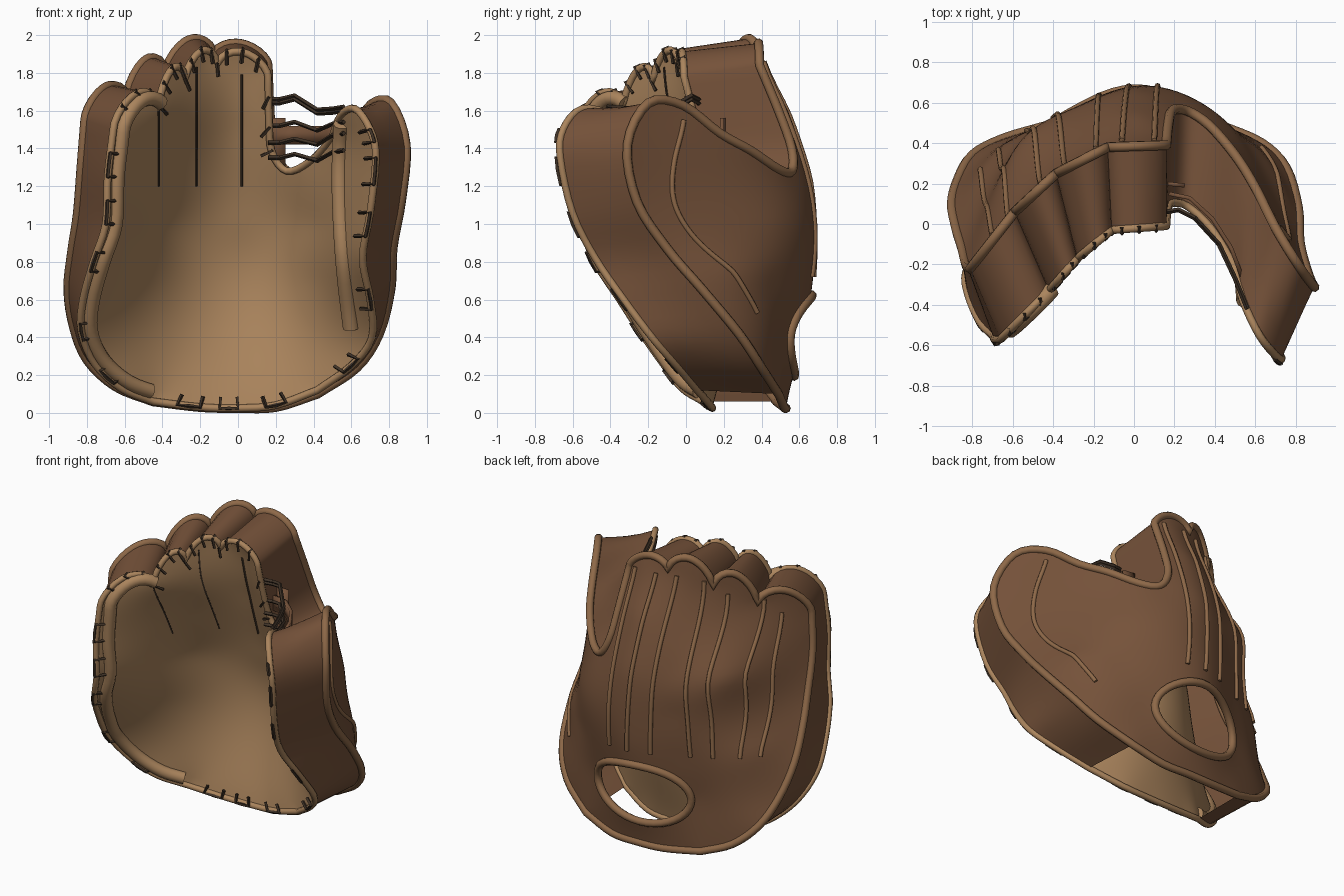
import bpy, math
from mathutils import Vector as V
from mathutils.geometry import delaunay_2d_cdt

if "Cube" in bpy.data.objects:
    bpy.data.objects.remove(bpy.data.objects["Cube"])

def mat(name, c):
    m = bpy.data.materials.new(name)
    m.diffuse_color = (*c, 1)
    m.use_nodes = True
    m.node_tree.nodes["Principled BSDF"].inputs["Base Color"].default_value = m.diffuse_color
    return m
BROWN = mat("brown_leather", (.18, .085, .042))
TAN = mat("tan_leather", (.41, .235, .11))
PIPE = mat("welt_leather", (.27, .14, .065))
DARK = mat("dark_lace", (.05, .032, .02))

def mesh(name, verts, faces, m):
    me = bpy.data.meshes.new(name)
    me.from_pydata([tuple(v) for v in verts], [], faces)
    me.materials.append(m)
    ob = bpy.data.objects.new(name, me)
    bpy.context.collection.objects.link(ob)
    me.polygons.foreach_set("use_smooth", [True] * len(me.polygons))
    return ob

def tubes(name, paths, r, m, cyclic=False, res=2):
    cu = bpy.data.curves.new(name, 'CURVE')
    cu.dimensions, cu.bevel_depth, cu.bevel_resolution, cu.use_fill_caps = '3D', r, res, True
    for p in paths:
        s = cu.splines.new('POLY')
        s.points.add(len(p) - 1)
        for q, c in zip(s.points, p):
            q.co = (*c, 1)
        s.use_cyclic_u, s.use_smooth = cyclic, res > 0
    cu.materials.append(m)
    ob = bpy.data.objects.new(name, cu)
    bpy.context.collection.objects.link(ob)
    return ob

def spline(pts, n=4):
    p = [V(a) for a in pts]
    p = [2 * p[0] - p[1]] + p + [2 * p[-1] - p[-2]]
    out = []
    for i in range(1, len(p) - 2):
        a, b, c, d = p[i-1:i+3]
        for k in range(n):
            t = k / n
            out.append(.5 * (2*b + (c-a)*t + (2*a-5*b+4*c-d)*t*t + (3*b-a-3*c+d)*t**3))
    return out + [p[-2]]

def outline(left, knuckles, heights, right, bottom):
    """Little-finger side, four arched finger tips, thumb side, wrist edge."""
    o = spline(left)[:-1]
    for a, b, h in zip(knuckles, knuckles[1:], heights):
        for k in range(12):
            t = .5 - .5 * math.cos(math.pi * k / 12) * (.6 + .4 * abs(math.cos(math.pi * k / 12)))
            o.append(V(a).lerp(V(b), t) + V((0, 0, h * math.sin(math.pi * t) ** .55)))
    return o + spline(right)[:-1] + spline([right[-1]] + bottom + [left[0]])[:-1]

def thin_plate(pts):
    """Smooth depth y(x, z) through the given points."""
    def phi(x, z, p):
        r = (x - p.x) ** 2 + (z - p.z) ** 2
        return r * math.log(r) if r > 1e-12 else 0
    n = len(pts)
    A = [[phi(p.x, p.z, q) + (2e-3 if p is q else 0) for q in pts] + [1, p.x, p.z, p.y] for p in pts]
    for f in (lambda p: 1, lambda p: p.x, lambda p: p.z):
        A.append([f(p) for p in pts] + [0, 0, 0, 0])
    N = n + 3
    for i in range(N):
        k = max(range(i, N), key=lambda r: abs(A[r][i]))
        A[i], A[k] = A[k], A[i]
        for r in range(i + 1, N):
            g = A[r][i] / A[i][i]
            if g:
                A[r] = [a - g * b for a, b in zip(A[r], A[i])]
    w = [0] * N
    for i in reversed(range(N)):
        w[i] = (A[i][N] - sum(A[i][j] * w[j] for j in range(i + 1, N))) / A[i][i]
    return lambda x, z: sum(a * phi(x, z, p) for a, p in zip(w, pts)) + w[n] + w[n+1]*x + w[n+2]*z

def inside(x, z, loop):
    c = False
    for (ax, az), (bx, bz) in zip(loop, loop[1:] + loop[:1]):
        if (az > z) != (bz > z) and x < ax + (z - az) / (bz - az) * (bx - ax):
            c = not c
    return c

def sheet(name, rim, depth, m, hole=()):
    loop = [(p.x, p.z) for p in rim]
    hole, n = list(hole), len(rim)
    pts = loop + hole
    edges = [(i, (i + 1) % n) for i in range(n)] + [(n + i, n + (i + 1) % len(hole)) for i in range(len(hole))]
    for i in range(-24, 25):
        for j in range(52):
            x, z = i * .04 + (j % 2) * .02, j * .04
            if inside(x, z, loop) and not (hole and inside(x, z, hole)) and \
                    min((x-a)**2 + (z-b)**2 for a, b in loop + hole) > .0005:
                pts.append((x, z))
    vs, _, fs, ov, _, _ = delaunay_2d_cdt([V(p) for p in pts], edges, [], 0, 1e-6)
    verts = []
    for v, o in zip(vs, ov):
        verts.append(rim[o[0]] if o and o[0] < n else (v.x, depth(v.x, v.y), v.y))
    keep = []
    for f in fs:
        cx, cz = sum(vs[i].x for i in f) / 3, sum(vs[i].y for i in f) / 3
        if inside(cx, cz, loop) and not (hole and inside(cx, cz, hole)):
            keep.append(list(f))
    return mesh(name, verts, keep, m)

# rims of the palm and the back
fl = [(-.45, .09, .06), (-.62, -.02, .13), (-.76, -.12, .26), (-.83, -.24, .43), (-.82, -.35, .6),
      (-.765, -.48, .8), (-.70, -.55, 1), (-.69, -.57, 1.25), (-.66, -.57, 1.5)]
fk = [fl[-1], (-.42, -.33, 1.62), (-.28, -.17, 1.76), (-.11, -.03, 1.84), (.16, -.01, 1.78)]
fr = [fk[-1], (.165, .05, 1.55), (.18, .1, 1.38), (.26, .09, 1.28), (.38, -.02, 1.33), (.49, -.2, 1.45),
      (.54, -.38, 1.57), (.62, -.55, 1.61), (.70, -.65, 1.5), (.73, -.665, 1.35), (.70, -.60, 1.06),
      (.66, -.48, .82), (.7, -.33, .6), (.71, -.18, .4), (.6, -.05, .25), (.42, .06, .12)]
front = outline(fl, fk, (.13, .13, .115, .10), fr, [(.2, .13, .04), (0, .14, .025), (-.2, .13, .03)])
bl = [(-.45, .48, .06), (-.65, .42, .14), (-.8, .34, .28), (-.87, .22, .45), (-.90, .1, .65),
      (-.88, -.02, .85), (-.85, -.12, 1.05), (-.83, -.2, 1.3), (-.81, -.22, 1.55)]
bk = [bl[-1], (-.59, .06, 1.66), (-.385, .25, 1.79), (-.13, .38, 1.89), (.16, .39, 1.84)]
br = [bk[-1], (.17, .49, 1.6), (.19, .56, 1.4), (.26, .56, 1.28), (.37, .49, 1.29), (.5, .34, 1.39),
      (.6, .18, 1.48), (.70, -.02, 1.63), (.81, -.2, 1.64), (.89, -.31, 1.42), (.865, -.26, 1.12),
      (.82, -.1, .87), (.81, .08, .66), (.75, .28, .42), (.63, .4, .24), (.42, .49, .1)]
back = outline(bl, bk, (.12, .145, .135, .09), br, [(.2, .52, .03), (0, .53, .025), (-.2, .52, .03)])

# depth surfaces of both sheets
fy = thin_plate(front[::2] + [V(p) for p in [
    (0, .1, 1.5), (0, .25, 1), (0, .29, .6), (0, .22, .3), (-.4, .03, 1), (.4, .04, 1),
    (.4, .08, .7), (-.5, .0, .65), (-.35, -.12, 1.4)]])
by = thin_plate(back[::2] + [V(p) for p in [
    (0, .68, 1), (-.05, .67, .75), (0, .655, 1.25), (-.5, .46, 1), (.5, .45, 1), (.5, .46, .7),
    (0, .54, 1.6), (-.75, .27, .75), (.72, .22, .75), (-.04, .63, .42), (-.4, .49, .42), (.33, .53, .42),
    (-.3, .57, 1), (-.35, .54, .7), (-.3, .53, 1.3), (-.6, .35, 1.25)]])

hole = [(-.05 + .34 * math.cos(a), .41 + .215 * math.sin(a)) for a in (i * math.tau / 40 for i in range(40))]
sheet("palm", front, fy, TAN)
sheet("back_shell", back, by, BROWN, hole)

# side wall joining both rims, open at the wrist
n, R = len(front), 4
wv = [f.lerp(b, k / R) for f, b in zip(front, back) for k in range(R + 1)]
wf = [(i*5 + k, (i+1)*5 + k, (i+1)*5 + k + 1, i*5 + k + 1) for i in range(n - 16) for k in range(R)]
wall = mesh("side_wall", wv, wf, BROWN)
bpy.context.view_layer.objects.active = wall
wall.select_set(True)
bpy.ops.object.shade_smooth_by_angle(angle=math.radians(50))

# welts around the rims and the wrist hole
tubes("front_welt", [front], .02, TAN, True)
tubes("back_welt", [back], .025, PIPE, True)
tubes("wrist_hole_welt", [[(x, by(x, z) + .005, z) for x, z in hole]], .026, PIPE, True)

# raised finger seams on the back and a curved seam on the thumb
seams = []
for xt, xb, zt in ((.1, .12, 1.86), (-.06, -.02, 1.86), (-.19, -.17, 1.86), (-.34, -.40, 1.83),
                   (-.46, -.53, 1.74), (-.62, -.67, 1.68), (-.70, -.76, 1.58)):
    seams.append([(x, by(x, z) + .004, z) for x, z in
                  ((xt + (xb - xt) * k / 16, zt + (.72 - zt) * k / 16) for k in range(17))])
thumb = spline([(.71, 0, 1.55), (.755, 0, 1.33), (.765, 0, 1.1), (.73, 0, .86), (.69, 0, .69), (.63, 0, .53)], 8)
seams.append([(p.x, by(p.x, p.z) + .004, p.z) for p in thumb])
tubes("back_seams", seams, .014, PIPE)

# padded rolls inside the palm rim
def inner(p, d):
    c = V((-.05, 0, max(.6, min(1.3, p.z)))) - V((p.x, 0, p.z))
    q = p + c.normalized() * d
    return V((q.x, fy(q.x, q.z) - .012, q.z))
tubes("little_finger_roll", [[inner(p, .05) for p in front[1:43]]], .04, TAN, res=3)
roll = spline([(.55, 0, 1.53), (.54, 0, 1.25), (.55, 0, .95), (.57, 0, .7), (.6, 0, .45)])
tubes("thumb_roll", [[(p.x, fy(p.x, p.z) - .01, p.z) for p in roll]], .045, TAN, res=3)

# laces stapled along the palm rim
def staple(i, m=1):
    run = [front[k % n] + V((0, -.024, 0)) for k in range(i - m, i + m + 1)]
    legs = [inner(front[(i + s) % n], .06) + V((0, -.022, 0)) for s in (-m, m)]
    return [legs[0]] + run + [legs[1]]
spots = [6, 12, 20, 25, 29] + [n - 76 + k for k in (33, 37, 41, 48, 56)] + [n - 12, n - 7, n - 3]
tubes("rim_laces", [staple(i) for i in spots], .011, DARK, res=0)
ties = []
for i in list(range(35, 80, 3)) + [82, 85, 88]:
    p = front[i]
    ties.append([p + V((0, .01, .02)), p + V((0, -.022, .008)), inner(p, .06) + V((0, -.012, 0))])
tubes("finger_tip_laces", ties, .010, DARK, res=0)

# dark seams between the fingers of the palm
lines = [[(x, fy(x, z) - .003, z) for z in (1.2 + (zt - 1.2) * k / 10 for k in range(11))]
         for x, zt in ((-.42, 1.6), (-.22, 1.83), (.02, 1.79))]
tubes("palm_finger_seams", lines, .007, DARK, res=0)

# web: index tab, cross strap and laces
def ribbon(name, path, z0, z1):
    vs = [(x, y, z) for x, y in path for z in (z0, z1)]
    ob = mesh(name, vs, [(2*i, 2*i+2, 2*i+3, 2*i+1) for i in range(len(path) - 1)], BROWN)
    s = ob.modifiers.new("thick", 'SOLIDIFY')
    s.thickness = .02
ribbon("web_tab", [(.16, .19), (.25, .18)], 1.3, 1.56)
ribbon("web_strap", [(.17, .14), (.27, .12), (.38, .02), (.47, -.12), (.53, -.28)], 1.42, 1.52)
web = []
for z, e in ((1.66, 1.61), (1.64, 1.59), (1.52, 1.53), (1.43, 1.47), (1.35, 1.38)):
    web.append([(.16, .06, z), (.22, .07, z), (.3, .03, z + .02), (.42, -.1, (z + e) / 2 - .03),
                (.5, -.27, e), (.56, -.42, e + .01)])
tubes("web_laces", web, .012, DARK, res=0)
